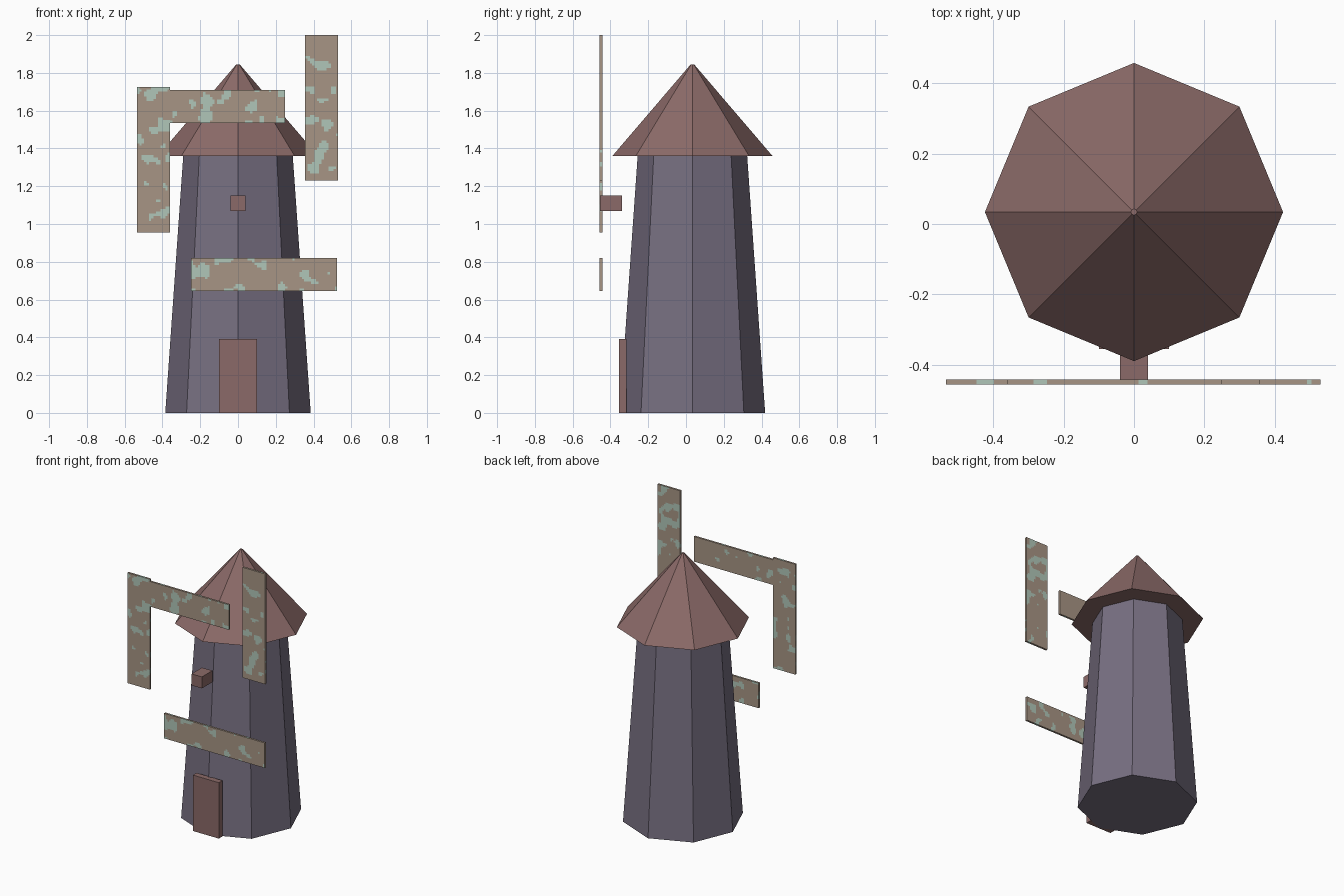
import bpy, bmesh, math
from mathutils import Vector, noise

if "Cube" in bpy.data.objects:
    bpy.data.objects.remove(bpy.data.objects["Cube"])


def material(name, srgb):
    m = bpy.data.materials.new(name)
    lin = [((c / 255 + 0.055) / 1.055) ** 2.4 for c in srgb]
    m.diffuse_color = (*lin, 1)
    m.use_nodes = True
    m.node_tree.nodes["Principled BSDF"].inputs["Base Color"].default_value = m.diffuse_color
    return m


stone = material("slate purple stone", (119, 111, 129))
wood = material("red brown wood", (139, 106, 104))
cloth = material("tan sail", (167, 149, 133))
patina = material("pale teal patch", (176, 198, 184))

CY = 0.034  # tower axis


def finish(name, bm, *mats):
    bmesh.ops.recalc_face_normals(bm, faces=bm.faces)
    me = bpy.data.meshes.new(name)
    bm.to_mesh(me)
    bm.free()
    for m in mats:
        me.materials.append(m)
    ob = bpy.data.objects.new(name, me)
    bpy.context.collection.objects.link(ob)
    return ob


def frustum(name, r1, r2, z1, z2, mat):
    # eight sides with corners on the x and y axes
    bm = bmesh.new()
    rings = [[bm.verts.new((r * math.cos(i * math.pi / 4), CY + r * math.sin(i * math.pi / 4), z))
              for i in range(8)] for r, z in ((r1, z1), (r2, z2))]
    for i in range(8):
        j = (i + 1) % 8
        bm.faces.new((rings[0][i], rings[0][j], rings[1][j], rings[1][i]))
    for ring in rings:
        bm.faces.new(ring)
    finish(name, bm, mat)


def box(name, x1, x2, y1, y2, z1, z2, mat):
    bm = bmesh.new()
    bmesh.ops.create_cube(bm, size=1)
    for v in bm.verts:
        v.co = Vector(((x1 + x2) / 2 + v.co.x * (x2 - x1),
                       (y1 + y2) / 2 + v.co.y * (y2 - y1),
                       (z1 + z2) / 2 + v.co.z * (z2 - z1)))
    finish(name, bm, mat)


def sail(name, x1, x2, z1, z2):
    # thin plate on a fine grid, with weathered patches picked by noise
    bm = bmesh.new()
    nx, nz = round((x2 - x1) / 0.0125), round((z2 - z1) / 0.0125)
    bmesh.ops.create_grid(bm, x_segments=nx, y_segments=nz, size=0.5)
    for v in bm.verts:
        v.co = Vector((x1 + (v.co.x + 0.5) * (x2 - x1), -0.457, z1 + (v.co.y + 0.5) * (z2 - z1)))
    ext = bmesh.ops.extrude_face_region(bm, geom=bm.faces[:], use_keep_orig=True)
    for g in ext["geom"]:
        if isinstance(g, bmesh.types.BMVert):
            g.co.y = -0.443
    for f in bm.faces:
        c = f.calc_center_median()
        n = noise.noise(Vector((c.x * 17, c.y * 60, c.z * 17)))
        f.material_index = 1 if n > 0.27 else 0
    finish(name, bm, cloth, patina)


# Tower and roof
frustum("tower", 0.385, 0.29, 0, 1.36, stone)
frustum("roof", 0.424, 0.009, 1.36, 1.845, wood)

# Door and sail axle
box("door", -0.1, 0.1, -0.355, -0.315, 0, 0.39, wood)
box("axle", -0.04, 0.04, -0.455, -0.34, 1.07, 1.15, wood)

# Four detached sails
sail("sail_right", 0.355, 0.53, 1.23, 2.0)
sail("sail_left", -0.535, -0.36, 0.955, 1.725)
sail("sail_top", -0.36, 0.25, 1.535, 1.71)
sail("sail_bottom", -0.25, 0.525, 0.645, 0.82)
